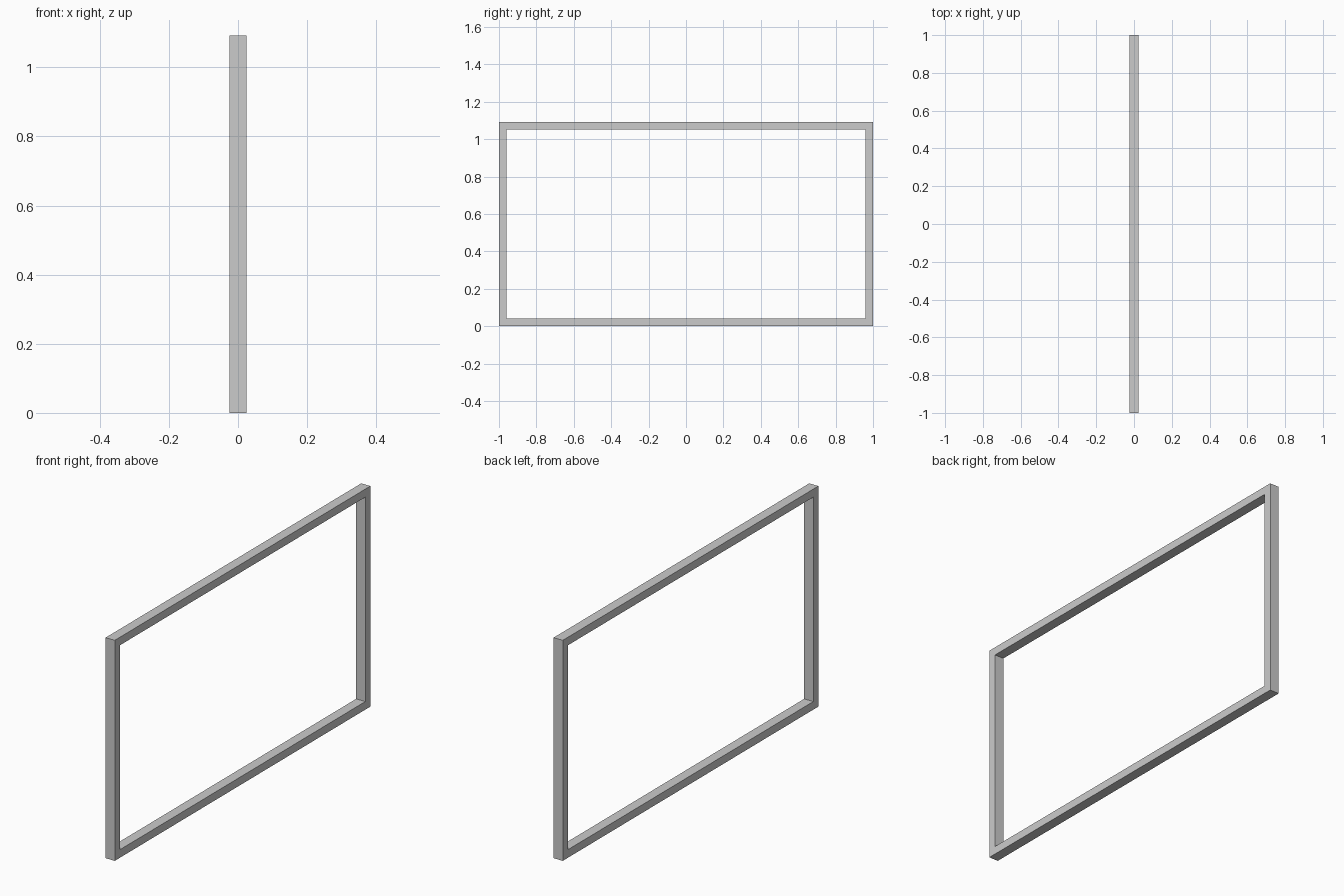
import bpy
import bmesh

if "Cube" in bpy.data.objects:
    bpy.data.objects.remove(bpy.data.objects["Cube"])

LENGTH, HEIGHT, DEPTH, BAR = 2.0, 1.092, 0.05, 0.04


def ring(bm, x, inset):
    """Rectangle of vertices in the YZ plane, inset from the outer edge."""
    y = LENGTH / 2 - inset
    low, high = inset, HEIGHT - inset
    return [bm.verts.new((x, *p)) for p in ((-y, low), (y, low), (y, high), (-y, high))]


# Rectangular frame: four-sided bar section swept round four mitred corners
bm = bmesh.new()
section = [(-DEPTH / 2, 0), (DEPTH / 2, 0), (DEPTH / 2, BAR), (-DEPTH / 2, BAR)]
rings = [ring(bm, x, inset) for x, inset in section]
for k in range(4):
    a, b = rings[k], rings[(k + 1) % 4]
    for i in range(4):
        j = (i + 1) % 4
        bm.faces.new((a[i], a[j], b[j], b[i]))
bmesh.ops.recalc_face_normals(bm, faces=bm.faces)

mesh = bpy.data.meshes.new("rectangular_frame")
bm.to_mesh(mesh)
bm.free()
frame = bpy.data.objects.new("rectangular_frame", mesh)
bpy.context.collection.objects.link(frame)
